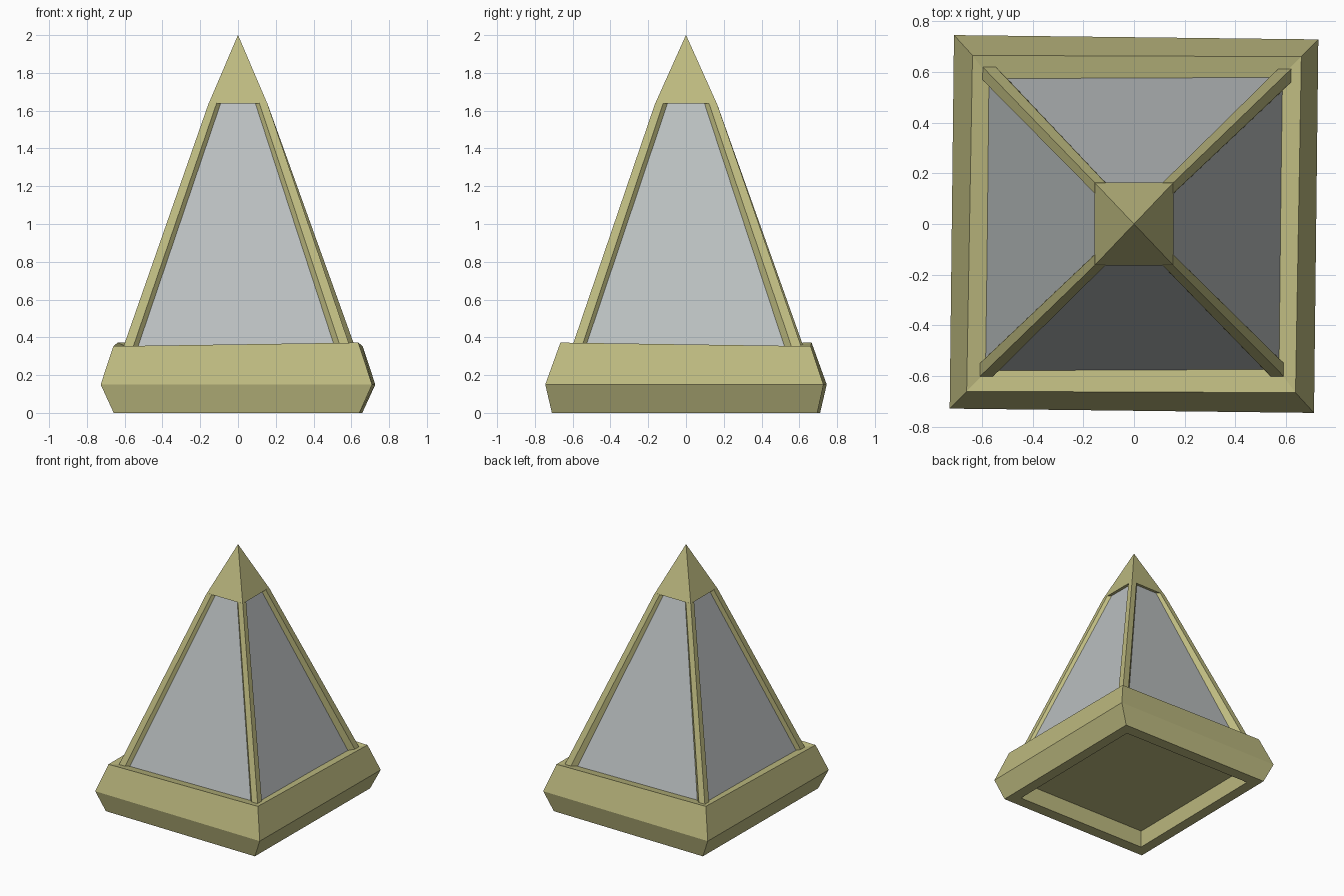
import bpy, bmesh
from mathutils import Vector

if "Cube" in bpy.data.objects:
    bpy.data.objects.remove(bpy.data.objects["Cube"])


def material(name, rgb):
    m = bpy.data.materials.new(name)
    m.diffuse_color = (*rgb, 1)
    m.use_nodes = True
    m.node_tree.nodes["Principled BSDF"].inputs["Base Color"].default_value = m.diffuse_color
    return m


olive = material("olive", (0.51, 0.49, 0.215))
grey = material("pale grey", (0.50, 0.53, 0.535))


def loft(name, rings, mat):
    """Skin a list of equal-length point rings; close both ends."""
    bm = bmesh.new()
    loops = [[bm.verts.new(p) for p in r] for r in rings]
    for a, b in zip(loops, loops[1:]):
        n = len(a)
        for i in range(n):
            j = (i + 1) % n
            bm.faces.new((a[i], a[j], b[j], b[i]))
    bm.faces.new(loops[0])
    bm.faces.new(loops[-1])
    bmesh.ops.remove_doubles(bm, verts=bm.verts, dist=1e-5)
    bmesh.ops.recalc_face_normals(bm, faces=bm.faces)
    me = bpy.data.meshes.new(name)
    bm.to_mesh(me)
    bm.free()
    me.materials.append(mat)
    ob = bpy.data.objects.new(name, me)
    bpy.context.collection.objects.link(ob)
    return ob


def skewed(fr, br):
    """Slightly crooked square ring from its two right-hand corners."""
    a, b = Vector(fr), Vector(br)
    return [a, b, Vector((-a.x, -a.y, a.z)), Vector((-b.x, -b.y, b.z))]


# crooked plinth with hollow underside and sloped top rim
loft("base", [
    skewed((0.55, -0.60, 0.12), (0.56, 0.585, 0.12)),
    skewed((0.56, -0.62, 0.0), (0.575, 0.605, 0.0)),
    skewed((0.643, -0.71, 0.0), (0.658, 0.695, 0.0)),
    skewed((0.71, -0.745, 0.15), (0.727, 0.728, 0.15)),
    skewed((0.637, -0.665, 0.372), (0.66, 0.66, 0.353)),
    skewed((0.55, -0.55, 0.345), (0.55, 0.55, 0.335)),
], olive)

# glazed panels as one tapered body
loft("panels", [
    skewed((0.583, -0.583, 0.32), (0.593, 0.585, 0.32)),
    skewed((0.128, -0.138, 1.65), (0.128, 0.138, 1.65)),
], grey)


def rib_section(x, y, z, w, d):
    """Pointed bar section set along the diagonal."""
    sx, sy = (1 if x > 0 else -1), (1 if y > 0 else -1)
    offs = [(0, 0), (w, 0), (w + d, d), (d, w + d), (0, w)]
    return [Vector((x - sx * a, y - sy * b, z)) for a, b in offs]


# four corner ribs
for name, x, y in (("front_left", -0.624, -0.617), ("front_right", 0.610, -0.620),
                   ("back_right", 0.637, 0.628), ("back_left", -0.617, 0.640)):
    tx, ty = (0.155 if x > 0 else -0.155), (0.163 if y > 0 else -0.163)
    loft(name + "_rib", [rib_section(x, y, 0.30, 0.052, 0.05),
                         rib_section(tx, ty, 1.64, 0.042, 0.045)], olive)

# pointed cap
loft("cap", [
    skewed((0.155, -0.163, 1.638), (0.155, 0.163, 1.638)),
    [Vector((0, 0, 2))] * 4,
][:1] + [skewed((0.0005, -0.0005, 2), (0.0005, 0.0005, 2))], olive)
